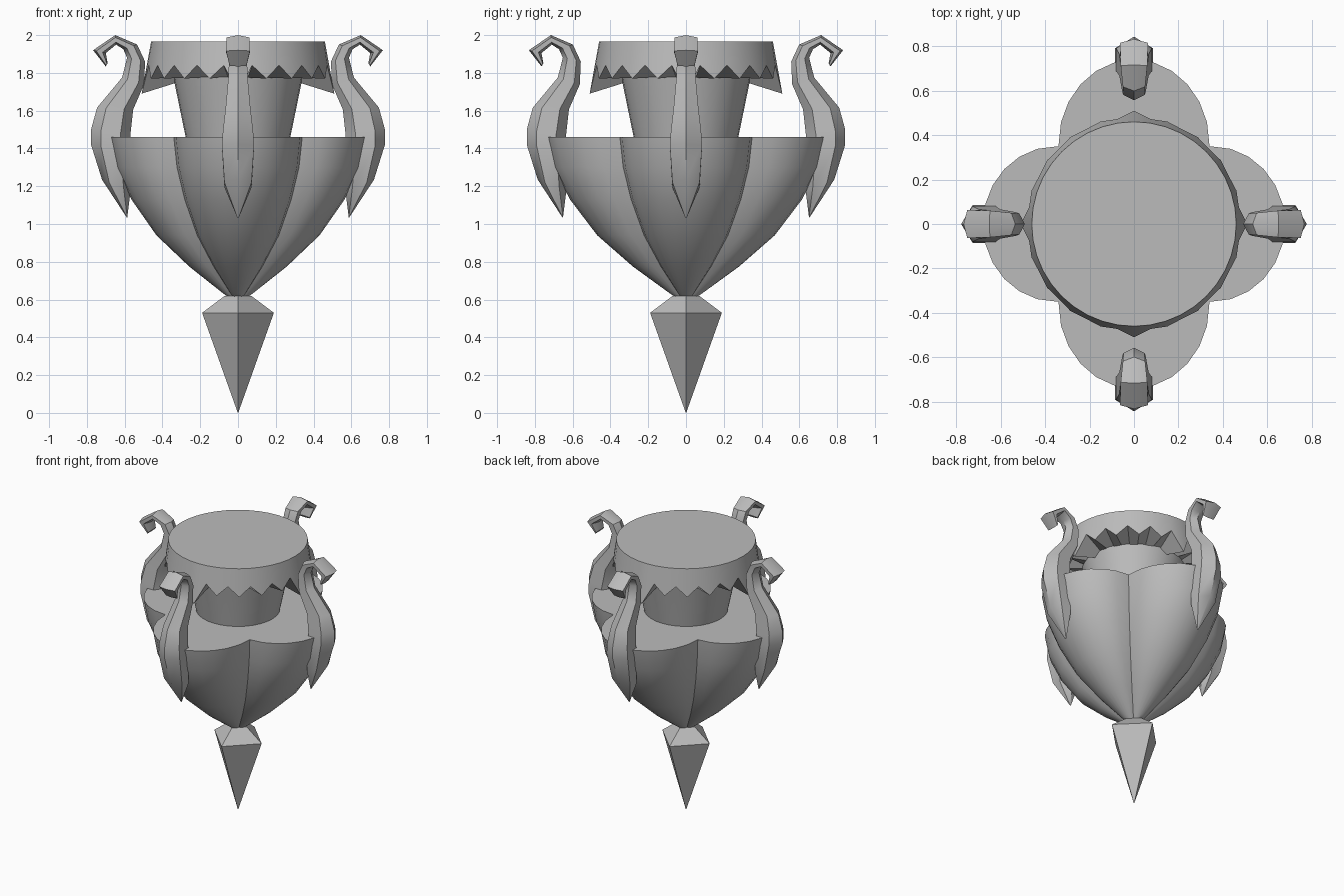
import bpy
import bmesh
from math import sin, cos, pi, radians
from mathutils import Matrix

if "Cube" in bpy.data.objects:
    bpy.data.objects.remove(bpy.data.objects["Cube"])

# Single stone grey colour
stone = bpy.data.materials.new("stone_grey")
stone.use_nodes = True
GREY = (0.5, 0.5, 0.5, 1)
stone.diffuse_color = GREY
stone.node_tree.nodes["Principled BSDF"].inputs["Base Color"].default_value = GREY


def loft(name, rings, smooth=30, spin=0):
    """Join closed rings of points into a capped skin."""
    bm = bmesh.new()
    rows = [[bm.verts.new(p) for p in ring] for ring in rings]
    n = len(rows[0])
    for low, high in zip(rows, rows[1:]):
        for i in range(n):
            j = (i + 1) % n
            bm.faces.new((low[i], low[j], high[j], high[i]))
    bm.faces.new(rows[0][::-1])
    bm.faces.new(rows[-1])
    bmesh.ops.remove_doubles(bm, verts=bm.verts, dist=0.0005)
    bmesh.ops.transform(bm, matrix=Matrix.Rotation(spin, 4, "Z"), verts=bm.verts)
    bmesh.ops.recalc_face_normals(bm, faces=bm.faces)
    mesh = bpy.data.meshes.new(name)
    bm.to_mesh(mesh)
    bm.free()
    mesh.materials.append(stone)
    obj = bpy.data.objects.new(name, mesh)
    bpy.context.collection.objects.link(obj)
    if smooth:
        bpy.ops.object.select_all(action="DESELECT")
        obj.select_set(True)
        bpy.context.view_layer.objects.active = obj
        bpy.ops.object.shade_smooth_by_angle(angle=radians(smooth))
    return obj


def circle(radius, z, sides):
    return [(radius * cos(2 * pi * i / sides), radius * sin(2 * pi * i / sides), z)
            for i in range(sides)]


# Pointed base spike with four sides
loft("base_spike", [circle(r, z, 4) for r, z in
                    ((0.001, 0), (0.19, 0.53), (0.07, 0.62))], smooth=0)

# Bowl with four rounded lobes
STEPS = 12
outline = []
for k in range(4):
    centre, reach, half = (0.35, 0.33, 0.35) if k % 2 == 0 else (0.36, 0.38, 0.34)
    for i in range(STEPS):
        a = -pi / 2 + pi * i / STEPS
        u, v = centre + reach * cos(a), half * sin(a)
        if i == 0:
            u, v = (0.34, -0.35) if k % 2 == 0 else (0.35, -0.34)
        c, s = round(cos(k * pi / 2)), round(sin(k * pi / 2))
        outline.append((u * c - v * s, u * s + v * c))
BOWL = ((0.08, 0.615), (0.12, 0.635), (0.38, 0.775), (0.635, 0.94),
        (0.83, 1.13), (0.95, 1.3), (1, 1.46))
loft("lobed_bowl", [[(x * f, y * f, z) for x, y in outline] for f, z in BOWL], smooth=35)

# Neck rising from the bowl
loft("neck", [circle(0.275, 1.45, 32), circle(0.345, 1.79, 32), circle(0.37, 1.9, 32)])

# Flared collar with a toothed lower edge and four deeper tabs
COLUMNS = 40
inner, lower, upper = [], [], []
for i in range(COLUMNS):
    a = 2 * pi * i / COLUMNS
    if i % 10 == 0:
        r, z, z_in = 0.51, 1.69, 1.745
    elif i % 2 == 0:
        r, z, z_in = 0.485, 1.77, 1.775
    else:
        r, z, z_in = 0.478, 1.84, 1.775
    inner.append((0.335 * cos(a), 0.335 * sin(a), z_in))
    lower.append((r * cos(a), r * sin(a), z))
    upper.append((0.46 * cos(a), 0.46 * sin(a), 1.965))
loft("toothed_collar", [inner, lower, upper], smooth=25)

# Hooked handles: outer (x, z), inner (x, z), half width
HANDLE = (
    ((0.588, 1.033), (0.586, 1.036), 0.004),
    ((0.72, 1.235), (0.568, 1.18), 0.072),
    ((0.778, 1.42), (0.57, 1.4), 0.085),
    ((0.778, 1.5), (0.57, 1.47), 0.08),
    ((0.746, 1.616), (0.555, 1.606), 0.066),
    ((0.614, 1.775), (0.497, 1.74), 0.052),
    ((0.587, 1.88), (0.492, 1.86), 0.047),
    ((0.607, 1.925), (0.534, 1.95), 0.05),
    ((0.645, 1.95), (0.65, 2.0), 0.06),
    ((0.7, 1.905), (0.767, 1.92), 0.063),
    ((0.69, 1.85), (0.7, 1.834), 0.045),
)


def handle(name, spin, shift):
    rings = []
    for (xo, zo), (xi, zi), w in HANDLE:
        ring = []
        for i in range(6):
            t = (1 + cos(i * pi / 3)) / 2
            side = w * sin(i * pi / 3) / sin(pi / 3)
            ring.append((xi + (xo - xi) * t + shift, side, zi + (zo - zi) * t))
        rings.append(ring)
    loft(name, rings, smooth=40, spin=spin)


for k, place in enumerate(("left", "back", "right", "front")):
    handle(place + "_handle", k * pi / 2, 0.065 * (k % 2))
